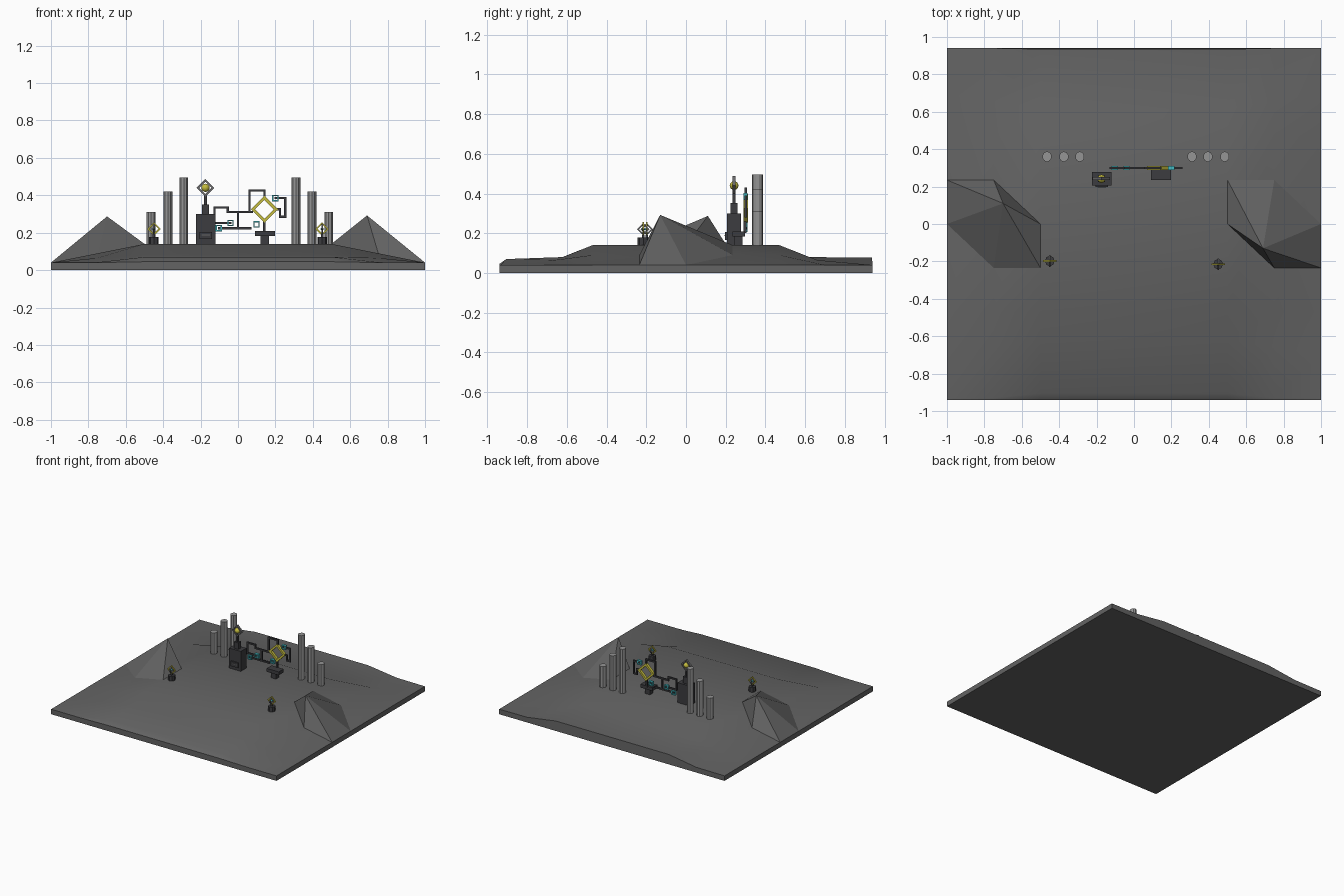
import bpy, bmesh, math
from mathutils import Matrix, Vector

if "Cube" in bpy.data.objects:
    bpy.data.objects.remove(bpy.data.objects["Cube"])


def material(name, r, g, b):
    m = bpy.data.materials.new(name)
    m.diffuse_color = (r, g, b, 1)
    m.use_nodes = True
    m.node_tree.nodes["Principled BSDF"].inputs["Base Color"].default_value = m.diffuse_color
    return m


ROCK = material("rock grey", 0.125, 0.125, 0.125)
STONE = material("light stone", 0.3, 0.3, 0.3)
DARK = material("dark metal", 0.045, 0.045, 0.05)
STEEL = material("steel grey", 0.14, 0.14, 0.145)
YELLOW = material("yellow", 0.55, 0.5, 0.05)
TEAL = material("teal", 0.06, 0.5, 0.55)


def finish(name, bm, mat, smooth=False):
    bmesh.ops.recalc_face_normals(bm, faces=bm.faces)
    me = bpy.data.meshes.new(name)
    bm.to_mesh(me)
    bm.free()
    me.materials.append(mat)
    ob = bpy.data.objects.new(name, me)
    bpy.context.collection.objects.link(ob)
    if smooth:
        bpy.context.view_layer.objects.active = ob
        ob.select_set(True)
        bpy.ops.object.shade_smooth_by_angle(angle=math.radians(30))
        ob.select_set(False)
    return ob


def add_box(bm, lo, hi):
    lo, hi = Vector(lo), Vector(hi)
    mat = Matrix.Translation((lo + hi) / 2) @ Matrix.Diagonal((*(hi - lo), 1))
    bmesh.ops.create_cube(bm, size=1, matrix=mat)


def box(name, lo, hi, mat):
    bm = bmesh.new()
    add_box(bm, lo, hi)
    return finish(name, bm, mat)


def cylinder(name, x, y, z0, z1, rx, ry, mat, sides):
    bm = bmesh.new()
    m = Matrix.Translation((x, y, (z0 + z1) / 2)) @ Matrix.Diagonal((rx, ry, 1, 1))
    bmesh.ops.create_cone(bm, cap_ends=True, segments=sides, radius1=1,
                          radius2=1, depth=z1 - z0, matrix=m)
    return finish(name, bm, mat, True)


def ball(name, loc, r, mat):
    bm = bmesh.new()
    bmesh.ops.create_uvsphere(bm, u_segments=12, v_segments=8, radius=r,
                              matrix=Matrix.Translation(loc))
    return finish(name, bm, mat, True)


def frame(name, loc, r, width, depth, mat, tilt=45, turn=0):
    """Hollow four-sided frame standing upright; r is the corner radius."""
    bm = bmesh.new()
    m = Matrix.Translation(loc) @ Matrix.Rotation(math.radians(turn), 4, 'Z')
    rings = []
    for rad, y in ((r, -depth), (r, depth), (r - width, depth), (r - width, -depth)):
        ring = []
        for i in range(4):
            a = math.radians(tilt + 45 + 90 * i)
            ring.append(bm.verts.new(m @ Vector((rad * math.cos(a), y / 2, rad * math.sin(a)))))
        rings.append(ring)
    for k in range(4):
        a, b = rings[k], rings[(k + 1) % 4]
        for i in range(4):
            j = (i + 1) % 4
            bm.faces.new((a[i], a[j], b[j], b[i]))
    return finish(name, bm, mat)


def pipe(name, points, y, t=0.012):
    """Square conduit along right-angled points in the x-z plane."""
    bm = bmesh.new()
    h = t / 2
    for (x0, z0), (x1, z1) in zip(points, points[1:]):
        add_box(bm, (min(x0, x1) - h, y - h, min(z0, z1) - h),
                (max(x0, x1) + h, y + h, max(z0, z1) + h))
    return finish(name, bm, DARK)


# terrain slab: each row holds (y, z) at the side edge, shoulder and middle
rows = [
    ((-0.94, 0), (-0.94, 0), (-0.94, 0)),
    ((-0.94, 0.04), (-0.94, 0.04), (-0.94, 0.045)),
    ((-0.93, 0.04), (-0.93, 0.042), (-0.905, 0.07)),
    ((-0.70, 0.04), (-0.66, 0.065), (-0.62, 0.08)),
    ((-0.47, 0.04), (-0.47, 0.09), (-0.47, 0.14)),
    ((0.47, 0.04), (0.47, 0.09), (0.47, 0.14)),
    ((0.70, 0.04), (0.66, 0.065), (0.615, 0.08)),
    ((0.94, 0.04), (0.94, 0.042), (0.935, 0.077)),
    ((0.94, 0), (0.94, 0), (0.94, 0)),
]
bm = bmesh.new()
grid = []
for e, s, c in rows:
    cols = zip((-1, -0.75, -0.5, 0.5, 0.75, 1), (e, s, c, c, s, e))
    grid.append([bm.verts.new((x, y, z)) for x, (y, z) in cols])
for a, b in zip(grid, grid[1:]):
    for i in range(5):
        bm.faces.new((a[i], a[i + 1], b[i + 1], b[i]))
bm.faces.new(grid[0] + grid[-1][::-1])
bm.faces.new([r[0] for r in grid])
bm.faces.new([r[-1] for r in grid])
finish("terrain", bm, ROCK, True)

# faceted hills, the second turned half a circle
foot = [(-1, 0.235), (-0.75, 0.235), (-0.5, 0), (-0.5, -0.235), (-0.75, -0.235), (-1, 0)]
for name, sgn, peak in (("left_hill", 1, (-0.70, 0.11, 0.287)),
                        ("right_hill", -1, (0.69, -0.13, 0.292))):
    bm = bmesh.new()
    top = bm.verts.new(peak)
    ring = [bm.verts.new((sgn * x, sgn * y, 0.04 + 0.2 * (1 + x))) for x, y in foot]
    for i in range(6):
        bm.faces.new((ring[i], ring[(i + 1) % 6], top))
    finish(name, bm, ROCK)

# columns
for x, top in ((-0.465, 0.31), (-0.375, 0.42), (-0.29, 0.495),
               (0.31, 0.495), (0.395, 0.42), (0.485, 0.31)):
    cylinder("column", x, 0.36, 0.13, top, 0.025, 0.028, STONE, 10)

# machine cabinet with mast and beacon
box("cabinet", (-0.225, 0.207, 0.13), (-0.12, 0.278, 0.30), DARK)
box("cabinet_drawer", (-0.205, 0.197, 0.165), (-0.14, 0.208, 0.205), DARK)
box("drawer_label", (-0.195, 0.194, 0.186), (-0.15, 0.198, 0.191), STEEL)
box("mast_foot", (-0.193, 0.225, 0.30), (-0.155, 0.26, 0.352), DARK)
box("mast", (-0.181, 0.235, 0.35), (-0.167, 0.25, 0.40), DARK)
frame("beacon_frame", (-0.174, 0.242, 0.44), 0.047, 0.014, 0.016, STEEL)
ball("beacon_light", (-0.174, 0.242, 0.44), 0.022, YELLOW)

# pedestal with the large diamond
box("pedestal_stem", (0.12, 0.245, 0.13), (0.165, 0.285, 0.19), DARK)
box("pedestal_slab", (0.09, 0.235, 0.183), (0.197, 0.297, 0.21), DARK)
box("pedestal_post", (0.134, 0.29, 0.20), (0.148, 0.304, 0.265), DARK)
frame("large_diamond", (0.141, 0.3, 0.325), 0.072, 0.022, 0.022, YELLOW)

# conduits
Y = 0.3
pipe("conduit_left", [(-0.125, 0.26), (-0.125, 0.335), (-0.055, 0.335),
                      (-0.055, 0.31), (0.075, 0.31)], Y)
pipe("conduit_low", [(-0.10, 0.224), (0.0, 0.224), (0.065, 0.224)], Y)
pipe("conduit_drop", [(0.0, 0.31), (0.0, 0.224)], Y)
pipe("conduit_top", [(0.062, 0.31), (0.062, 0.425), (0.142, 0.425), (0.142, 0.385)], Y)
pipe("conduit_right", [(0.2, 0.385), (0.252, 0.385), (0.252, 0.285), (0.225, 0.285),
                       (0.225, 0.325), (0.2, 0.325)], Y)
pipe("conduit_link", [(-0.125, 0.252), (-0.04, 0.252)], Y)
for x, z in ((-0.04, 0.252), (-0.103, 0.224), (0.099, 0.245), (0.2, 0.385)):
    frame("conduit_node", (x, Y, z), 0.024, 0.009, 0.02, TEAL, tilt=0)

# small lamps
for x, y in ((-0.45, -0.198), (0.45, -0.215)):
    cylinder("lamp_base", x, y, 0.13, 0.178, 0.026, 0.028, DARK, 8)
    box("lamp_stem", (x - 0.006, y - 0.006, 0.17), (x + 0.006, y + 0.006, 0.192), DARK)
    frame("lamp_frame", (x, y, 0.22), 0.036, 0.011, 0.009, YELLOW)
    frame("lamp_cross_frame", (x, y, 0.22), 0.031, 0.009, 0.009, STEEL, turn=90)
    ball("lamp_core", (x, y, 0.22), 0.008, TEAL)
